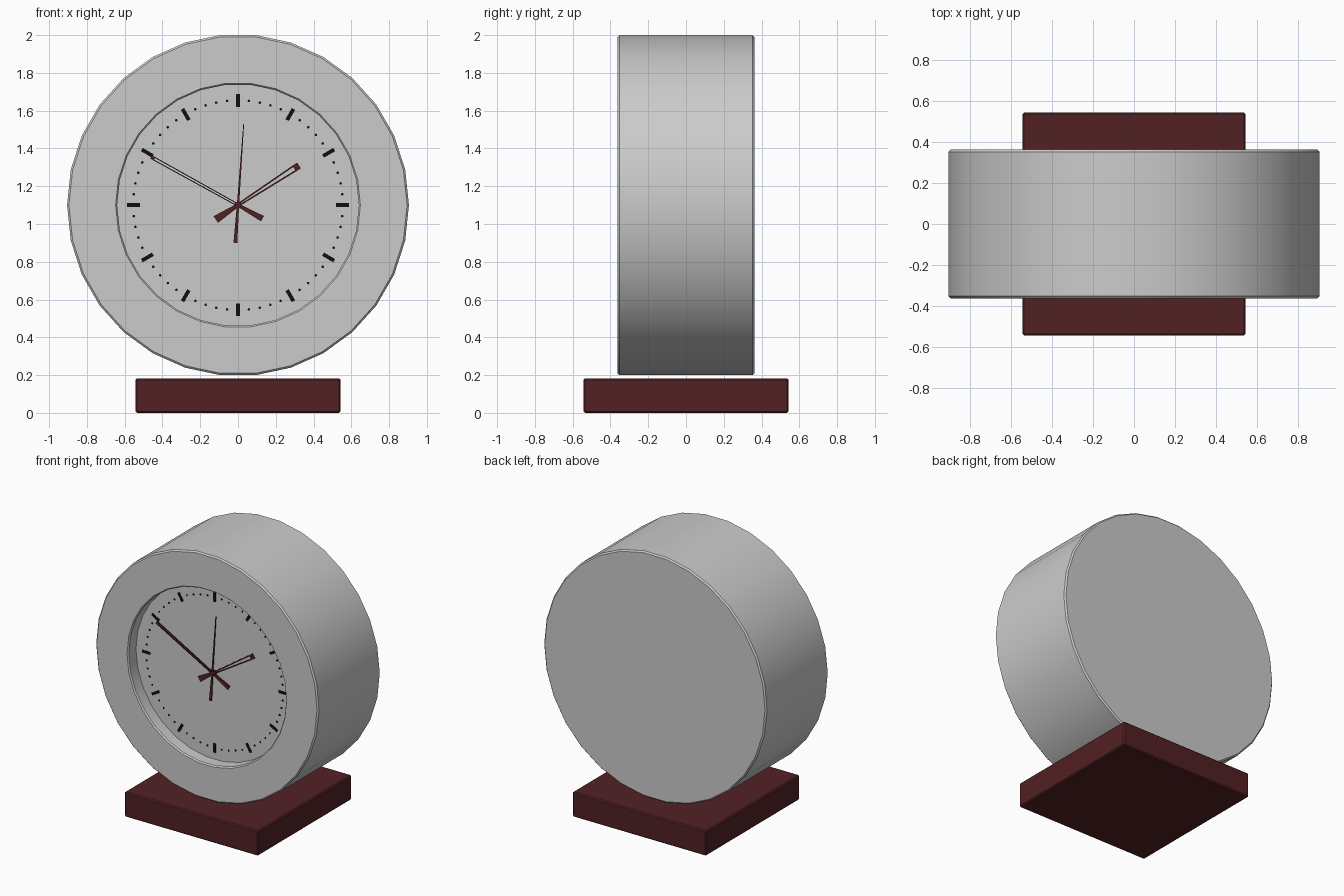
import bpy, bmesh
from math import sin, cos, pi, radians

if "Cube" in bpy.data.objects:
    bpy.data.objects.remove(bpy.data.objects["Cube"])

CZ = 1.1        # height of the dial centre
DIAL_Y = -0.27  # recessed dial plane


def material(name, rgb):
    m = bpy.data.materials.new(name)
    m.diffuse_color = (*rgb, 1)
    m.use_nodes = True
    m.node_tree.nodes["Principled BSDF"].inputs["Base Color"].default_value = m.diffuse_color
    return m


RED = material("dark_red", (0.085, 0.015, 0.017))
BLACK = material("black", (0.005, 0.005, 0.005))


def finish(name, bm, mat=None):
    bmesh.ops.recalc_face_normals(bm, faces=bm.faces[:])
    me = bpy.data.meshes.new(name)
    bm.to_mesh(me)
    bm.free()
    ob = bpy.data.objects.new(name, me)
    bpy.context.collection.objects.link(ob)
    if mat:
        me.materials.append(mat)
    return ob


def turned(s, t, deg):
    """Point s along and t across a clock direction, clockwise from 12."""
    a = radians(deg)
    return s * sin(a) + t * cos(a), CZ + s * cos(a) - t * sin(a)


def plate(name, polys, y, thick, mat):
    """Extrude (s, t, angle) polygons toward the front."""
    bm = bmesh.new()
    for poly, deg in polys:
        pts = [turned(s, t, deg) for s, t in poly]
        bm.faces.new([bm.verts.new((x, y, z)) for x, z in pts])
    bmesh.ops.remove_doubles(bm, verts=bm.verts[:], dist=1e-5)
    ext = bmesh.ops.extrude_face_region(bm, geom=bm.faces[:])
    verts = [v for v in ext["geom"] if isinstance(v, bmesh.types.BMVert)]
    bmesh.ops.translate(bm, verts=verts, vec=(0, -thick, 0))
    return finish(name, bm, mat)


def bar(s0, s1, w0, w1):
    return [(s0, -w0), (s1, -w1), (s1, w1), (s0, w0)]


def disc(r, n, s=0):
    return [(s + r * cos(2 * pi * i / n), r * sin(2 * pi * i / n)) for i in range(n)]


def slotted_hand(name, deg, tail, tail_w, length, hub_w, tip_w, tip, rail, y):
    """Solid tail and tip joined by two thin rails."""
    b = length - tip
    polys = [bar(-tail, 0, tail_w, hub_w), bar(b, length, tip_w, tip_w)]
    for k in (-1, 1):
        polys.append([(0, k * hub_w), (b, k * tip_w),
                      (b, k * (tip_w - rail)), (0, k * (hub_w - rail))])
    plate(name, [(p, deg) for p in polys], y, 0.008, RED)


# body: lathed 30-sided drum with recessed dial
profile = [(0.64, DIAL_Y), (0.64, -0.352), (0.648, -0.362), (0.895, -0.362),
           (0.905, -0.352), (0.905, 0.352), (0.895, 0.362)]
bm = bmesh.new()
N = 30
rings = []
for r, y in profile:
    rings.append([bm.verts.new((r * sin(2 * pi * (i + .5) / N), y,
                                CZ + r * cos(2 * pi * (i + .5) / N))) for i in range(N)])
for a, b in zip(rings, rings[1:]):
    for i in range(N):
        j = (i + 1) % N
        bm.faces.new((a[i], a[j], b[j], b[i]))
bm.faces.new(rings[0])
bm.faces.new(rings[-1])
body = finish("clock_body", bm)
bpy.context.view_layer.objects.active = body
body.select_set(True)
bpy.ops.object.shade_smooth_by_angle(angle=radians(30))

# base: square block with small bevel
bm = bmesh.new()
bmesh.ops.create_cube(bm, size=1)
bmesh.ops.scale(bm, verts=bm.verts[:], vec=(1.086, 1.086, 0.183))
bmesh.ops.translate(bm, verts=bm.verts[:], vec=(0, 0, 0.0915))
bmesh.ops.bevel(bm, geom=bm.edges[:], offset=0.008, segments=1, affect='EDGES')
finish("base", bm, RED)

# dial markings
plate("hour_marks", [(bar(0.52, 0.588, 0.01, 0.01), h * 30) for h in range(12)],
      DIAL_Y - 0.001, 0.003, BLACK)
plate("minute_dots", [(disc(0.007, 10, 0.555), m * 6) for m in range(60) if m % 5],
      DIAL_Y - 0.001, 0.003, BLACK)

# hands, stacked toward the front
slotted_hand("hour_hand", 57, 0.14, 0.021, 0.385, 0.009, 0.018, 0.03, 0.008, DIAL_Y - 0.006)
slotted_hand("minute_hand", -61, 0.148, 0.016, 0.525, 0.008, 0.010, 0.02, 0.005, DIAL_Y - 0.016)
plate("second_hand", [(bar(-0.2, 0, 0.010, 0.006), 4), (bar(0, 0.43, 0.006, 0.002), 4)],
      DIAL_Y - 0.026, 0.006, RED)
plate("hub", [(disc(0.018, 16), 0)], DIAL_Y, 0.036, RED)
